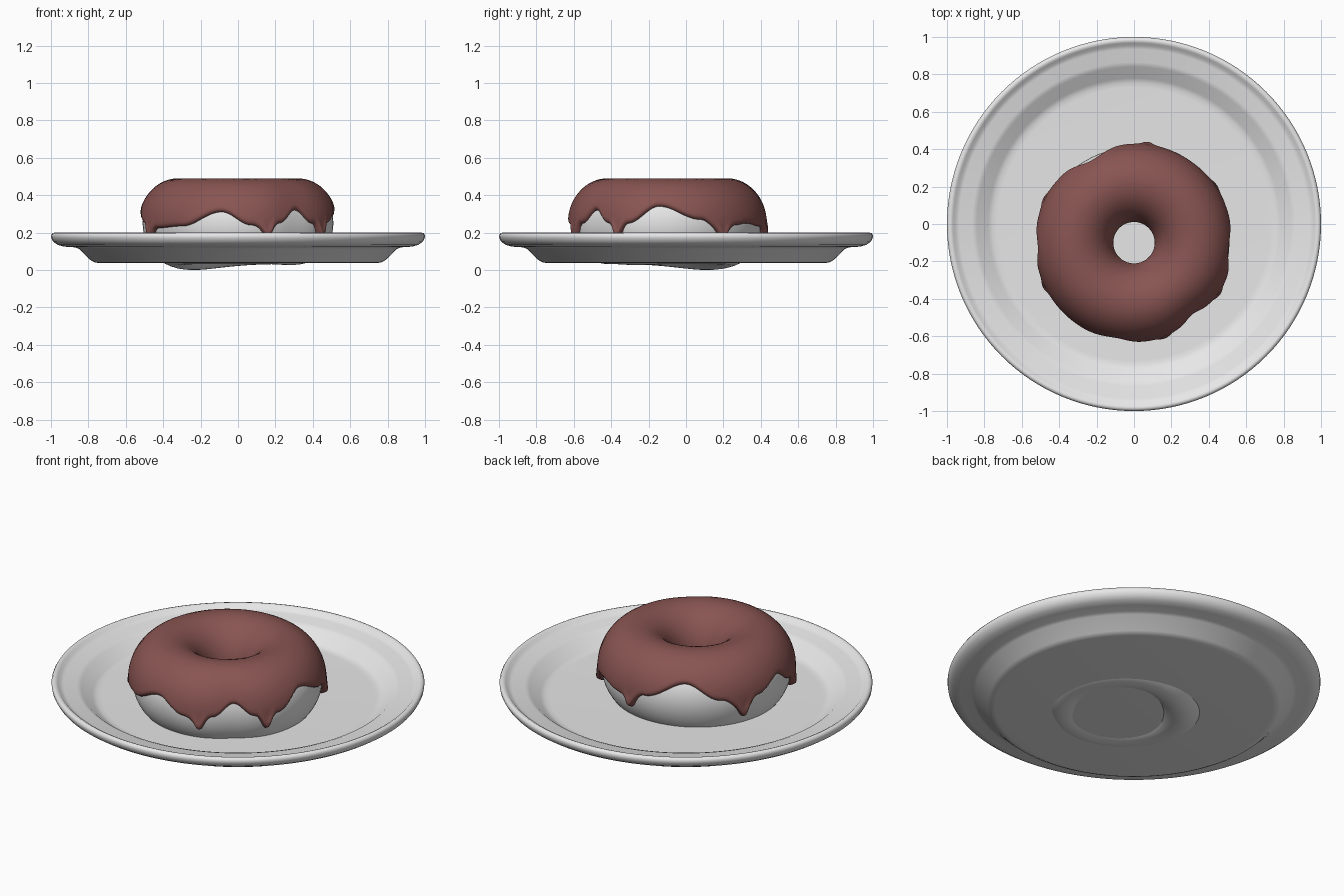
import bpy, bmesh, math
from math import sin, cos, pi, radians, exp, sqrt

if "Cube" in bpy.data.objects:
    bpy.data.objects.remove(bpy.data.objects["Cube"])

def material(name, rgb):
    m = bpy.data.materials.new(name)
    m.diffuse_color = (*rgb, 1)
    m.use_nodes = True
    m.node_tree.nodes["Principled BSDF"].inputs["Base Color"].default_value = m.diffuse_color
    return m

GREY = material("light_grey", (0.8, 0.8, 0.8))
BROWN = material("chocolate_brown", (0.248, 0.09, 0.084))

def ring_mesh(name, loops, mat, wrap):
    """Bridge neighbouring loops around z; wrap closes each loop on itself."""
    bm = bmesh.new()
    rows = [[bm.verts.new(p) for p in loop] for loop in loops]
    n, m = len(rows), len(rows[0])
    for i in range(n):
        a, b = rows[i], rows[(i + 1) % n]
        for j in range(m if wrap else m - 1):
            k = (j + 1) % m
            bm.faces.new((a[j], b[j], b[k], a[k]))
    bmesh.ops.remove_doubles(bm, verts=bm.verts, dist=1e-5)
    bmesh.ops.recalc_face_normals(bm, faces=bm.faces)
    me = bpy.data.meshes.new(name)
    bm.to_mesh(me)
    bm.free()
    me.shade_smooth()
    me.materials.append(mat)
    ob = bpy.data.objects.new(name, me)
    bpy.context.collection.objects.link(ob)
    return ob

# Plate: turned profile, underside first, then rim and inside
PLATE = [(0, .038), (.745, .038), (.765, .04), (.785, .05), (.85, .113),
         (.87, .121), (.93, .125), (.965, .135), (.987, .15), (.998, .17),
         (1, .185), (.993, .197), (.981, .2), (.968, .194), (.955, .181),
         (.935, .174), (.865, .169), (.84, .16), (.78, .108), (.755, .099),
         (.73, .098), (0, .098)]
SEG = 128
ring_mesh("plate", [[(r * cos(2 * pi * i / SEG), r * sin(2 * pi * i / SEG), z) for r, z in PLATE]
                    for i in range(SEG)], GREY, False)

# Doughnut body: slightly uneven torus that sinks into the plate
CY, CZ, R, A, B = -0.1, 0.25, 0.32, 0.19, 0.218

def angle_gap(t, deg):
    return (math.degrees(t) - deg + 180) % 360 - 180

def bump(t, deg, width):
    return exp(-(angle_gap(t, deg) / width) ** 2)

def dough_point(t, p, off=0.0):
    nx, nz = cos(p) / A, sin(p) / B
    k = off / sqrt(nx * nx + nz * nz)
    out = max(0, cos(p))
    r = R + A * cos(p) + nx * k - 0.022 * out * bump(t, -51, 16)
    low = max(0, -sin(p)) ** 2
    z = CZ + B * sin(p) + nz * k - low * (0.032 * bump(t, 138, 45) + 0.006 * bump(t, -30, 20))
    return (r * cos(t), CY + r * sin(t), z)

ring_mesh("doughnut", [[dough_point(2 * pi * i / 96, 2 * pi * j / 48) for j in range(48)]
                       for i in range(96)], GREY, True)

# Icing: rounded shell with a wavy lower edge and bulbous drips
EDGE = [(-154, .21), (-145, .225), (-125, .235), (-100, .31), (-82, .24), (-72, .21),
        (-64, .25), (-51, .32), (-38, .25), (-31, .21), (-24, .25), (-5, .34),
        (20, .27), (35, .2), (45, .24), (55, .25), (72, .235), (82, .22),
        (92, .27), (118, .36), (140, .27), (154, .2), (164, .26), (183, .32),
        (197, .25), (206, .21)]
DRIPS = [-72, -31, 35, 82, 154, 206]
THICK = 0.022

def edge_height(t):
    d = (math.degrees(t) + 154) % 360 - 154
    for (a, za), (b, zb) in zip(EDGE, EDGE[1:]):
        if a <= d <= b:
            s = (1 - cos(pi * (d - a) / (b - a))) / 2
            z = za + (zb - za) * s
            break
    return z - sum(0.04 * bump(t, g, 3.2) for g in DRIPS)

def icing_loop(t, n=36):
    start = pi * 0.98                      # inner edge, inside the hole
    end = math.asin((edge_height(t) - CZ) / B)
    length = (start - end) * 0.205
    drip = sum(bump(t, g, 3) for g in DRIPS)
    outer, inner = [], []
    for k in range(n + 1):
        u = (1 - cos(pi * k / n)) / 2
        p = start + (end - start) * u
        d = min(u, 1 - u) * length         # distance from the nearest edge
        f = min(1, d / THICK)
        lift = THICK * sqrt(1 - (1 - f) ** 2)
        tip = (1 - u) * length
        lift += 0.016 * drip * exp(-((tip - 0.028) / 0.022) ** 2) * f
        outer.append(dough_point(t, p, lift))
        inner.append(dough_point(t, p, -0.003))
    return outer + inner[::-1]

N = 320
ring_mesh("icing", [icing_loop(2 * pi * i / N) for i in range(N)], BROWN, True)
